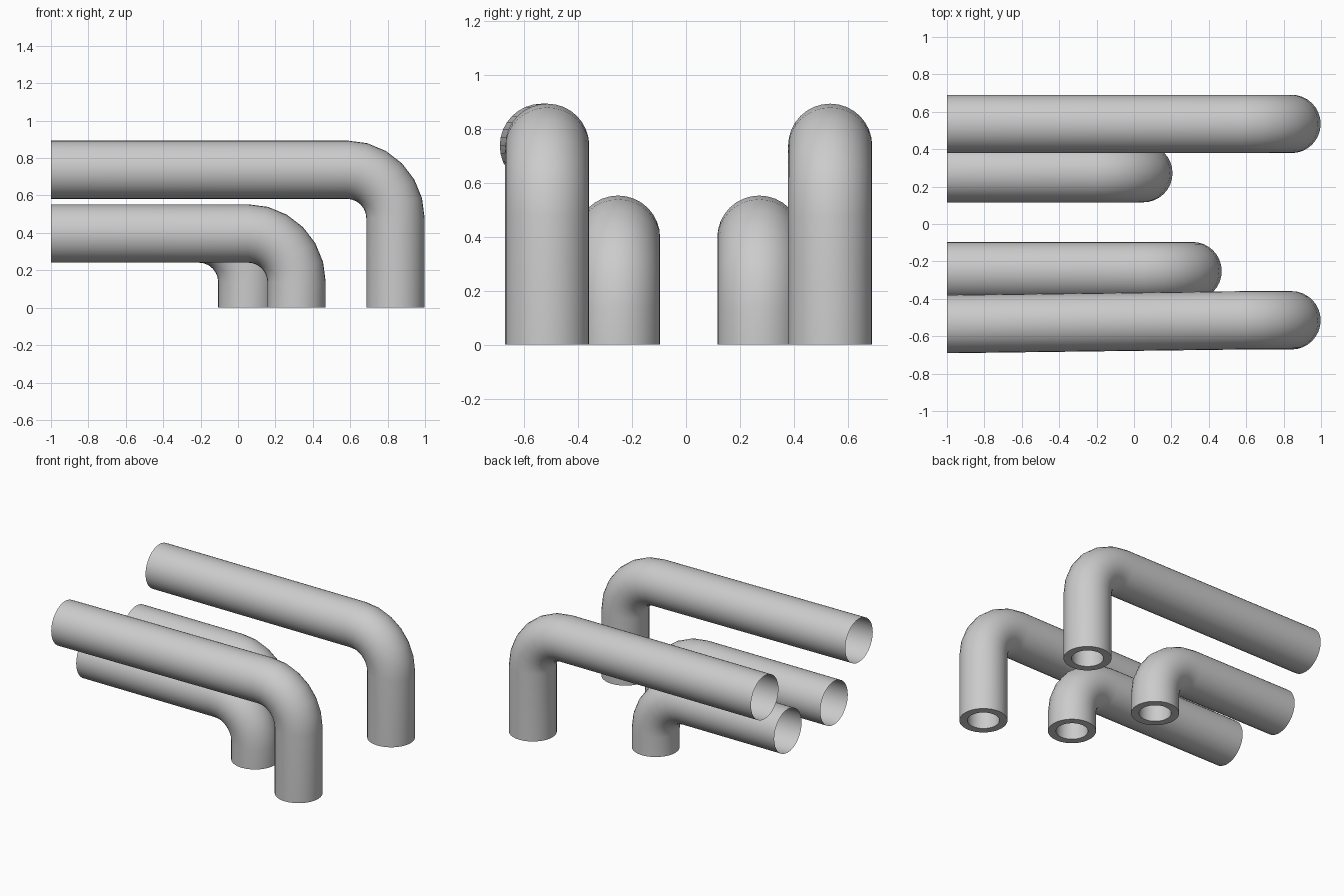
import bpy, bmesh
from math import sin, cos, pi, radians
from mathutils import Vector

if "Cube" in bpy.data.objects:
    bpy.data.objects.remove(bpy.data.objects["Cube"])

SIDES, BEND_STEPS = 32, 6
R, R_IN, BEND = 0.156, 0.104, 0.26


def add_ring(bm, centre, normal, r):
    """Circle of vertices around a path point; the path bends in the xz plane."""
    side = Vector((0, 1, 0))
    up = normal.cross(side)
    return [bm.verts.new(centre + side * r * cos(a) + up * r * sin(a))
            for a in (2 * pi * i / SIDES for i in range(SIDES))]


def bent_pipe(name, x, y, z, y_end):
    """Pipe rising from the floor at (x, y), bending to run back to x = -1 at height z."""
    bm = bmesh.new()
    up = Vector((0, 0, 1))
    # inner lip and annular rim of the mouth
    rings = [add_ring(bm, Vector((x, y, 0.12)), up, R_IN),
             add_ring(bm, Vector((x, y, 0)), up, R_IN),
             add_ring(bm, Vector((x, y, 0)), up, R)]
    # elbow
    for i in range(BEND_STEPS + 1):
        a = radians(90) * i / BEND_STEPS
        c = Vector((x - BEND + BEND * cos(a), y, z - BEND + BEND * sin(a)))
        rings.append(add_ring(bm, c, Vector((-sin(a), 0, cos(a))), R))
    # open far end
    rings.append(add_ring(bm, Vector((-1, y_end, z)), Vector((-1, 0, 0)), R))
    for a, b in zip(rings, rings[1:]):
        for i in range(SIDES):
            j = (i + 1) % SIDES
            bm.faces.new((a[j], a[i], b[i], b[j]))
    # make the outer wall face outwards
    bm.normal_update()
    bm.faces.ensure_lookup_table()
    f = bm.faces[2 * SIDES]
    if f.normal.dot(f.calc_center_median() - Vector((x, y, f.calc_center_median().z))) < 0:
        bmesh.ops.reverse_faces(bm, faces=bm.faces[:])
    mesh = bpy.data.meshes.new(name)
    bm.to_mesh(mesh)
    bm.free()
    obj = bpy.data.objects.new(name, mesh)
    bpy.context.collection.objects.link(obj)
    bpy.ops.object.select_all(action='DESELECT')
    obj.select_set(True)
    bpy.context.view_layer.objects.active = obj
    bpy.ops.object.shade_smooth_by_angle(angle=radians(35))
    return obj


# two tall outer pipes, two low inner pipes
bent_pipe("tall_pipe_back", 0.842, 0.535, 0.738, 0.535)
bent_pipe("tall_pipe_front", 0.842, -0.515, 0.738, -0.535)
bent_pipe("low_pipe_back", 0.05, 0.272, 0.397, 0.272)
bent_pipe("low_pipe_front", 0.313, -0.252, 0.397, -0.252)
